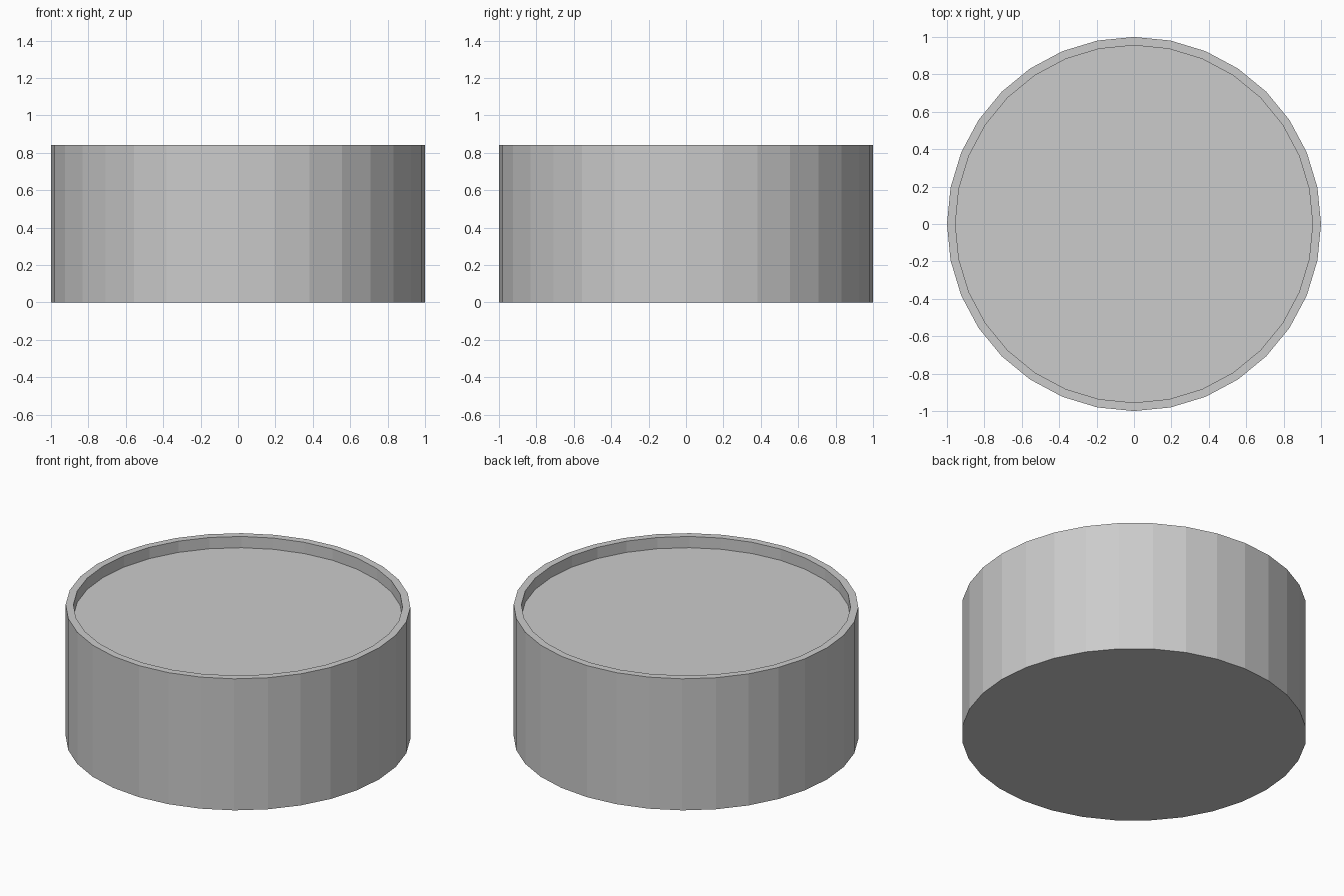
import bpy, bmesh
from math import cos, sin, tau

if "Cube" in bpy.data.objects:
    bpy.data.objects.remove(bpy.data.objects["Cube"])

SIDES = 32
# Profile from bottom edge, up the outer wall, over the rim and down to the recessed floor
PROFILE = [(1.0, 0.0), (1.0, 0.842), (0.955, 0.842), (0.955, 0.77)]

bm = bmesh.new()
rings = [[bm.verts.new((r * cos(tau * i / SIDES), r * sin(tau * i / SIDES), z))
          for i in range(SIDES)] for r, z in PROFILE]

# Outer wall, rim and inner wall
for low, high in zip(rings, rings[1:]):
    for i in range(SIDES):
        j = (i + 1) % SIDES
        bm.faces.new((low[i], low[j], high[j], high[i]))

# Base and recessed top
bm.faces.new(rings[0][::-1])
bm.faces.new(rings[-1])

mesh = bpy.data.meshes.new("round_drum")
bm.to_mesh(mesh)
bm.free()
drum = bpy.data.objects.new("round_drum", mesh)
bpy.context.collection.objects.link(drum)
